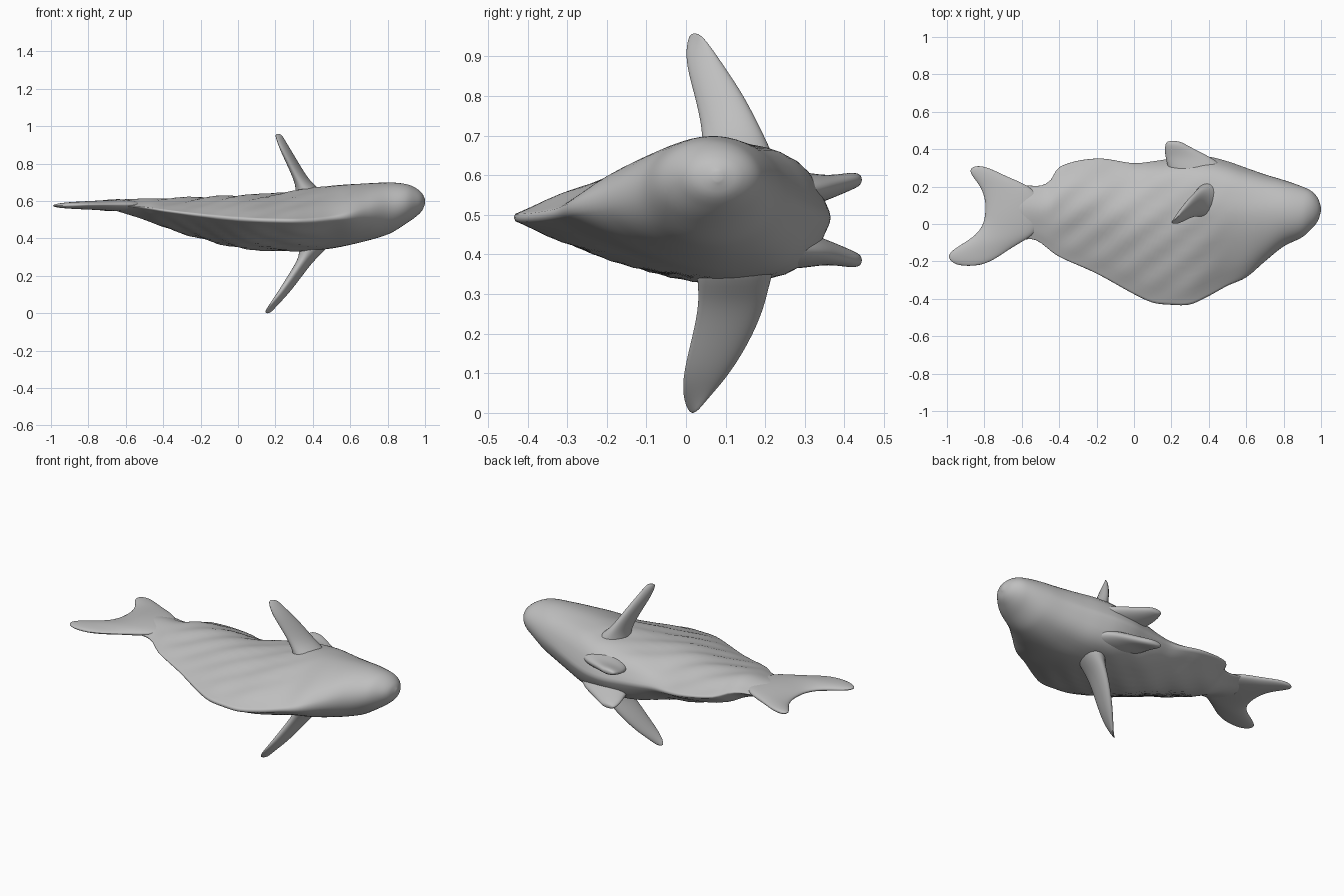
import bpy, bmesh, math

grey = bpy.data.materials.new("grey skin")
grey.diffuse_color = (0.52, 0.52, 0.52, 1)


def curve(table, x, col):
    """Smooth interpolation through the rows of a table keyed on column 0."""
    n = len(table)
    i = 0
    while i < n - 2 and x > table[i + 1][0]:
        i += 1
    x0, x1 = table[i][0], table[i + 1][0]
    f = min(max((x - x0) / (x1 - x0), 0), 1)
    a, b = table[i][col], table[i + 1][col]

    def slope(j):
        lo, hi = max(j - 1, 0), min(j + 1, n - 1)
        return (table[hi][col] - table[lo][col]) / (table[hi][0] - table[lo][0])
    h = x1 - x0
    return ((2*f**3 - 3*f*f + 1) * a + (f**3 - 2*f*f + f) * h * slope(i)
            + (3*f*f - 2*f**3) * b + (f**3 - f*f) * h * slope(i + 1))


def loft(name, rings, subsurf=0):
    bm = bmesh.new()
    loops = [[bm.verts.new(p) for p in r] for r in rings]
    n = len(loops[0])
    for a, b in zip(loops, loops[1:]):
        for i in range(n):
            bm.faces.new((a[i], a[(i + 1) % n], b[(i + 1) % n], b[i]))
    bm.faces.new(loops[0][::-1])
    bm.faces.new(loops[-1])
    bmesh.ops.recalc_face_normals(bm, faces=bm.faces)
    for f in bm.faces:
        f.smooth = True
    me = bpy.data.meshes.new(name)
    bm.to_mesh(me)
    bm.free()
    me.materials.append(grey)
    ob = bpy.data.objects.new(name, me)
    bpy.context.collection.objects.link(ob)
    if subsurf:
        ob.modifiers.new("smooth", 'SUBSURF').levels = subsurf
        ob.modifiers["smooth"].render_levels = subsurf
    return ob


# Body outline: x, dorsal y, belly y
outline = [(-0.66, -0.10, 0.21), (-0.55, -0.08, 0.205), (-0.5, -0.10, 0.205),
           (-0.45, -0.14, 0.23), (-0.4, -0.175, 0.305), (-0.2, -0.265, 0.35),
           (0, -0.375, 0.325), (0.1, -0.42, 0.335), (0.2, -0.432, 0.35),
           (0.3, -0.43, 0.365), (0.4, -0.385, 0.36), (0.5, -0.33, 0.335),
           (0.6, -0.285, 0.30), (0.7, -0.20, 0.265), (0.8, -0.12, 0.235),
           (0.9, -0.07, 0.20), (0.95, -0.025, 0.175), (0.985, 0.02, 0.135),
           (1.0, 0.07, 0.09)]
# Body depth: x, low z, high z, edge z
depth = [(-0.66, 0.55, 0.607, 0.58), (-0.5, 0.50, 0.613, 0.565), (-0.4, 0.46, 0.615, 0.55),
         (-0.2, 0.40, 0.62, 0.525), (0, 0.35, 0.63, 0.505), (0.2, 0.335, 0.64, 0.495),
         (0.4, 0.335, 0.67, 0.495), (0.6, 0.365, 0.69, 0.52), (0.8, 0.42, 0.70, 0.56),
         (0.9, 0.48, 0.69, 0.585), (0.95, 0.515, 0.67, 0.595), (0.985, 0.55, 0.64, 0.597),
         (1.0, 0.585, 0.61, 0.597)]
# Fullness across the body from dorsal edge to belly: t, rear, middle
section = [(0, 0.05, 0.05), (0.06, 0.2, 0.18), (0.15, 0.42, 0.38), (0.3, 0.7, 0.65),
           (0.45, 0.93, 0.87), (0.6, 1, 1), (0.75, 0.8, 0.97), (0.87, 0.45, 0.85),
           (0.95, 0.22, 0.55), (1, 0.06, 0.05)]


def step(a, b, x):
    f = min(max((x - a) / (b - a), 0), 1)
    return f * f * (3 - 2 * f)


rings = []
HALF = 24
for s in range(91):
    u = s / 90
    x = -0.66 + 1.66 * (1 - (1 - u) ** 1.5)
    y0, y1 = curve(outline, x, 1), curve(outline, x, 2)
    zl, zh, ze = (curve(depth, x, c) for c in (1, 2, 3))
    ring = []
    for k in range(2 * HALF):
        a = math.pi * k / HALF
        t = 0.5 - 0.5 * math.cos(a)
        mid = step(-0.15, 0.2, x)
        w = curve(section, t, 1) * (1 - mid) + curve(section, t, 2) * mid
        head = step(0.45, 0.9, x)
        w = w * (1 - head) + abs(math.sin(a)) * head
        y = y0 + (y1 - y0) * t
        zc, h = (zl + zh) / 2, (zh - zl) / 2
        side = 1 if 0 < k < HALF else (0 if k % HALF == 0 else -1)
        # Slanting flank ripples
        fade = math.sin(a) ** 2 * step(-0.55, -0.3, x) * (1 - step(0.3, 0.55, x))
        ripple = 0.005 * fade * math.sin(46 * (x * 0.62 - y * 0.78))
        ring.append((x, y, ze + (zc - ze) * w + side * (h * w + ripple)))
    rings.append(ring)
loft("body", rings)


def lens(p, q, axis, half, n=12):
    """Rounded flat ring from edge p to edge q, thick along one axis."""
    pts = []
    for k in range(n):
        a = 2 * math.pi * k / n
        f = 0.5 - 0.5 * math.cos(a)
        v = [p[i] + (q[i] - p[i]) * f for i in range(3)]
        v[axis] += half * math.sin(a)
        pts.append(v)
    return pts


# Tail: y, front x, back x, half thickness
tail = [(0.31, -0.81, -0.855, 0.008), (0.29, -0.75, -0.885, 0.015), (0.25, -0.67, -0.865, 0.02),
        (0.2, -0.54, -0.825, 0.026), (0.13, -0.5, -0.80, 0.032), (0.06, -0.5, -0.80, 0.034),
        (0, -0.5, -0.81, 0.032), (-0.06, -0.53, -0.85, 0.028), (-0.11, -0.62, -0.93, 0.024),
        (-0.155, -0.69, -1.0, 0.02), (-0.195, -0.75, -0.995, 0.016), (-0.225, -0.83, -0.94, 0.008)]
loft("tail_fin", [lens((a, y, 0.58), (b, y, 0.575), 2, h) for y, a, b, h in tail], 2)

# Side fins: z, rear y, front y, centre x, half thickness
upper = [(0.60, 0.03, 0.24, 0.40, 0.10), (0.66, 0.035, 0.22, 0.375, 0.065),
         (0.71, 0.04, 0.195, 0.34, 0.038), (0.8, 0.02, 0.15, 0.293, 0.03),
         (0.88, -0.002, 0.095, 0.25, 0.024), (0.93, 0.0, 0.06, 0.226, 0.014),
         (0.96, 0.01, 0.033, 0.214, 0.006)]
lower = [(0.40, 0.02, 0.24, 0.42, 0.10), (0.33, 0.025, 0.215, 0.395, 0.065),
         (0.28, 0.03, 0.205, 0.36, 0.042), (0.2, 0.015, 0.175, 0.305, 0.036),
         (0.1, -0.01, 0.115, 0.236, 0.028), (0.04, -0.01, 0.06, 0.185, 0.016),
         (-0.002, 0.008, 0.025, 0.155, 0.006)]
for name, fin in (("upper_side_fin", upper), ("lower_side_fin", lower)):
    loft(name, [lens((x - 0.018, a, z), (x + 0.018, b, z), 0, h) for z, a, b, x, h in fin], 2)

# Paired belly fins: y, rear x, front x, offset from middle, half thickness
belly = [(0.22, 0.2, 0.56, 0.06, 0.07), (0.30, 0.175, 0.49, 0.075, 0.048),
         (0.35, 0.165, 0.43, 0.08, 0.034), (0.39, 0.16, 0.345, 0.09, 0.027),
         (0.425, 0.165, 0.28, 0.1, 0.022), (0.445, 0.175, 0.24, 0.102, 0.012)]
for name, s in (("upper_belly_fin", 1), ("lower_belly_fin", -1)):
    loft(name, [lens((a, y, 0.487 + s * o), (b, y, 0.487 + s * o), 2, h)
                for y, a, b, o, h in belly], 2)
